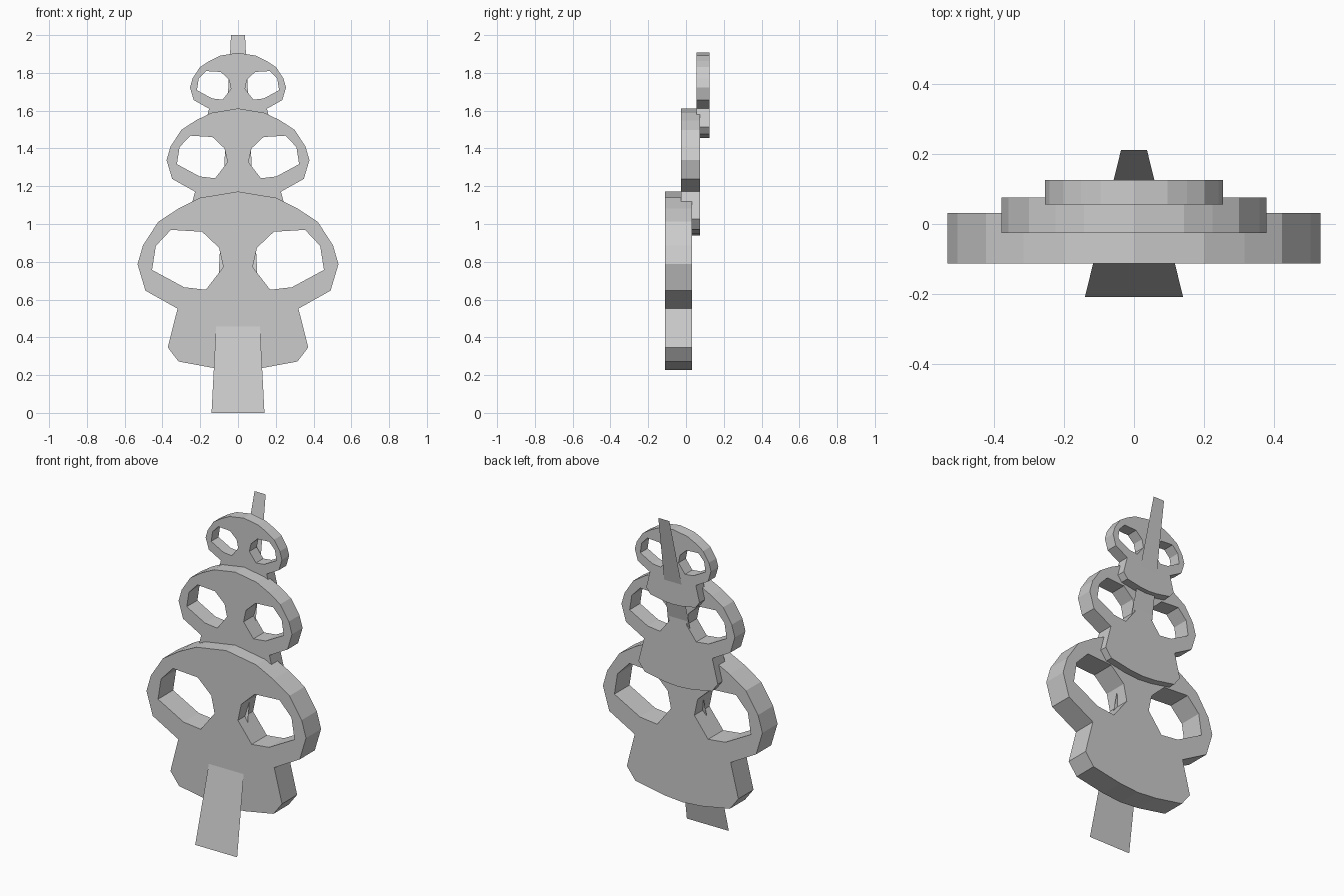
import bpy, bmesh

if "Cube" in bpy.data.objects:
    bpy.data.objects.remove(bpy.data.objects["Cube"])

# Right half of the plate outline (x, z) from crown to chin, at full size, chin at z = 0
HALF = [(0, .945), (.20, .912), (.315, .855), (.422, .785), (.503, .66), (.532, .56),
        (.49, .42), (.32, .325), (.372, .12), (.315, .045), (.125, .01), (0, 0)]
EYE = [(.455, .53), (.435, .657), (.355, .742), (.19, .732), (.10, .647),
       (.078, .545), (.17, .425), (.285, .438)]


def mirrored(points):
    return [(-x, z) for x, z in reversed(points)]


def skull_plate(name, scale, y0, y1, base):
    """Flat extruded plate with two eye holes, standing in the xz plane."""
    curve = bpy.data.curves.new(name + "_profile", 'CURVE')
    curve.dimensions, curve.fill_mode = '2D', 'BOTH'
    curve.extrude = (y1 - y0) / 2
    for loop in (HALF + mirrored(HALF[1:-1]), EYE, mirrored(EYE)):
        spline = curve.splines.new('POLY')
        spline.points.add(len(loop) - 1)
        for p, (x, z) in zip(spline.points, loop):
            p.co = (x * scale, z * scale, 0, 1)
        spline.use_cyclic_u = True
    tmp = bpy.data.objects.new(name + "_profile", curve)
    bpy.context.collection.objects.link(tmp)
    dg = bpy.context.evaluated_depsgraph_get()
    mesh = bpy.data.meshes.new_from_object(tmp.evaluated_get(dg))
    bpy.data.objects.remove(tmp)

    # Stand upright, weld the seams and keep flat shading
    bm = bmesh.new()
    bm.from_mesh(mesh)
    for v in bm.verts:
        x, h, d = v.co
        v.co = (x, (y0 + y1) / 2 - d, base + h)
    bmesh.ops.remove_doubles(bm, verts=bm.verts, dist=1e-4)
    bmesh.ops.recalc_face_normals(bm, faces=bm.faces)
    for f in bm.faces:
        f.smooth = False
    bm.to_mesh(mesh)
    bm.free()
    mesh.name = name
    bpy.context.collection.objects.link(bpy.data.objects.new(name, mesh))


# Three overlapping plates, shrinking upward and stepping back
skull_plate("large_skull_plate", 1.0, -.112, .032, .227)
skull_plate("middle_skull_plate", .711, -.026, .075, .94)
skull_plate("small_skull_plate", .478, .055, .125, 1.455)

# Thin leaning strip running through all plates
strip = bpy.data.meshes.new("leaning_strip")
strip.from_pydata([(-.14, -.208, 0), (.14, -.208, 0), (.037, .211, 2), (-.037, .211, 2)],
                  [], [(0, 1, 2, 3)])
bpy.context.collection.objects.link(bpy.data.objects.new("leaning_strip", strip))
